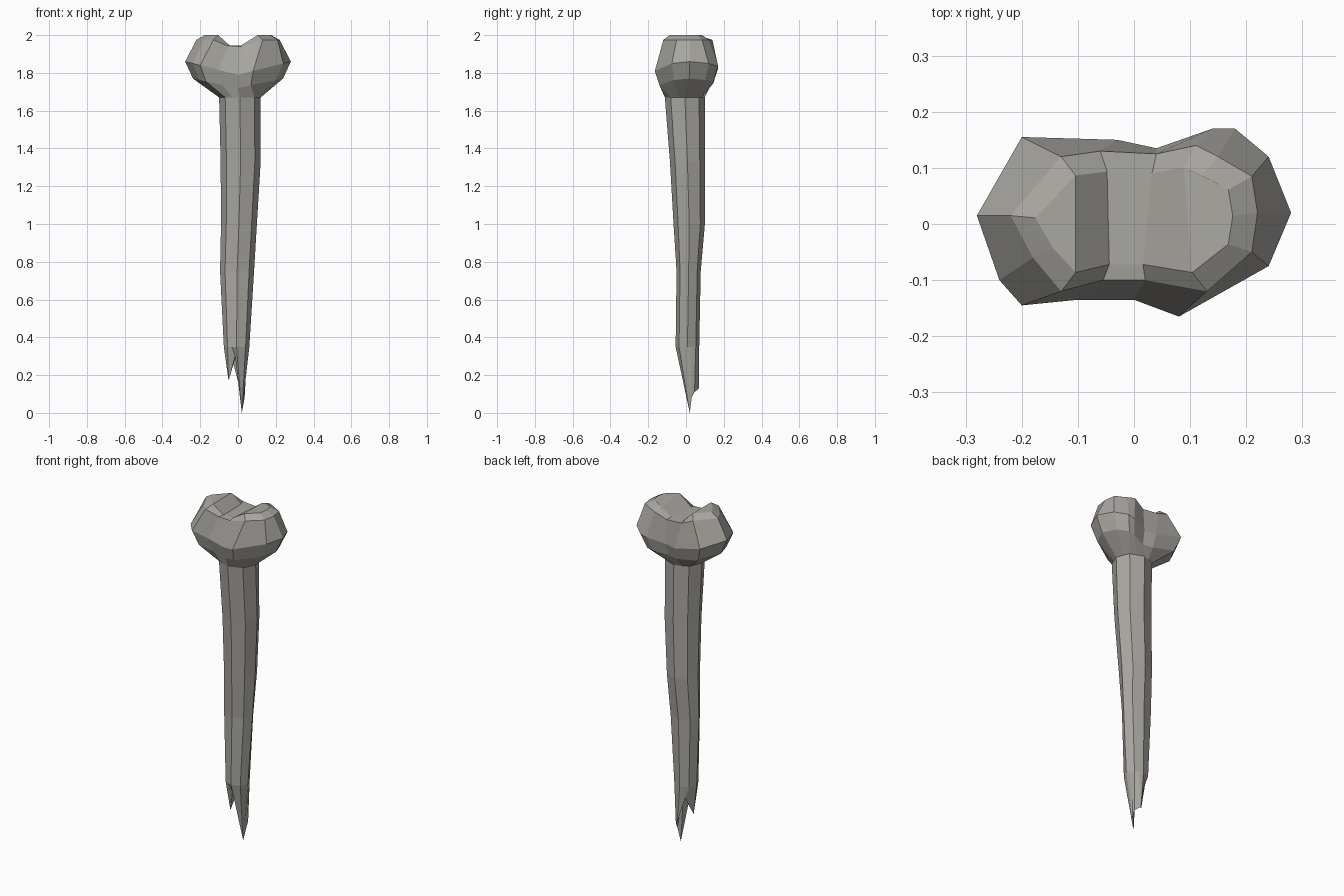
import bpy, bmesh, math

cube = bpy.data.objects.get("Cube")
if cube:
    bpy.data.objects.remove(cube)

mat = bpy.data.materials.new("weathered grey bone")
mat.use_nodes = True
GREY = (0.40, 0.385, 0.355, 1)
mat.diffuse_color = GREY
mat.node_tree.nodes["Principled BSDF"].inputs["Base Color"].default_value = GREY

# Directions of the shaft section: an octagon with some sides split
ANGLES = [225, 247.5, 270, 315, 337.5, 0, 22.5, 45, 67.5, 90, 112.5, 135, 180, 202.5]

# Outline of the head at its widest, and of its upper rim
WIDE = [(-.2, -.145), (-.1, -.135), (0, -.135), (.08, -.165), (.24, -.075), (.28, .02), (.24, .12),
        (.18, .17), (.14, .17), (.04, .135), (-.03, .15), (-.2, .155), (-.28, .015), (-.24, -.1)]
RIM = [(-.13, -.12), (-.055, -.1), (.02, -.1), (.13, -.12), (.21, -.05), (.22, .02), (.21, .085),
       (.15, .12), (.11, .14), (.04, .125), (-.06, .13), (-.13, .12), (-.22, .015), (-.18, -.06)]


def octagon(z, x0, x1, y0, y1):
    """Octagonal ring filling the given bounds."""
    ring = []
    for a in ANGLES:
        t = math.radians(a)
        r = 1 if a % 45 == 0 else math.cos(math.pi / 8)
        ring.append(((x0 + x1) / 2 + r * math.cos(t) * (x1 - x0) / 2,
                     (y0 + y1) / 2 + r * math.sin(t) * (y1 - y0) / 2, z))
    return ring


def outline(points, sx, sy, height):
    """Scaled outline whose height follows x."""
    return [(x * sx, y * sy, height(x * sx)) for x, y in points]


def knob(x):
    """0 in the valley between the knuckles, 1 on top of them."""
    return min(1, max(0, (abs(x) - .05) / .05))


# Splintered end: three points with notches between them
long_tip, left_tip, back_tip = (.02, .02, 0), (-.05, 0, .17), (.01, .07, .13)
front_notch, back_notch = (-.015, -.03, .3), (-.03, .05, .28)
splinters = [left_tip, front_notch] + [long_tip] * 4 + [(.035, .03, .08), (.035, .045, .11)]
splinters += [back_tip] * 2 + [back_notch] * 2 + [left_tip] * 2

rings = [
    splinters,
    # Tapering shaft
    octagon(.35, -.075, .06, -.055, .07),
    octagon(.75, -.095, .085, -.05, .078),
    octagon(1.0, -.09, .1, -.066, .1),
    octagon(1.33, -.092, .12, -.085, .1),
    octagon(1.67, -.1, .12, -.112, .1),
    # Knuckled head
    outline(WIDE, .85, .85, lambda x: 1.72 + .05 * abs(x) / .24),
    outline(WIDE, 1, 1, lambda x: 1.79 + .07 * abs(x) / .28),
    outline(RIM, 1, 1, lambda x: 1.94 + .035 * knob(x)),
    outline(RIM, .8, .72, lambda x: 1.945 + .055 * knob(x)),
]

bm = bmesh.new()
loops = [[bm.verts.new(p) for p in ring] for ring in rings]
n = len(ANGLES)
for low, high in zip(loops, loops[1:]):
    for i in range(n):
        j = (i + 1) % n
        bm.faces.new((low[i], low[j], high[j], high[i]))

# Top of the head: strips across the valley, and the two knuckle tops
top = loops[-1]
for i in range(3):
    bm.faces.new((top[i], top[i + 1], top[10 - i], top[11 - i]))
bm.faces.new([top[i] for i in (0, 11, 12, 13)])
bm.faces.new(top[3:9])

# Inside of the break
core = bm.verts.new((0, .02, .34))
for i in range(n):
    bm.faces.new((loops[0][(i + 1) % n], loops[0][i], core))

bmesh.ops.remove_doubles(bm, verts=bm.verts, dist=.001)
bmesh.ops.recalc_face_normals(bm, faces=bm.faces)
mesh = bpy.data.meshes.new("broken_bone")
bm.to_mesh(mesh)
bm.free()
mesh.materials.append(mat)
bone = bpy.data.objects.new("broken_bone", mesh)
bpy.context.collection.objects.link(bone)
